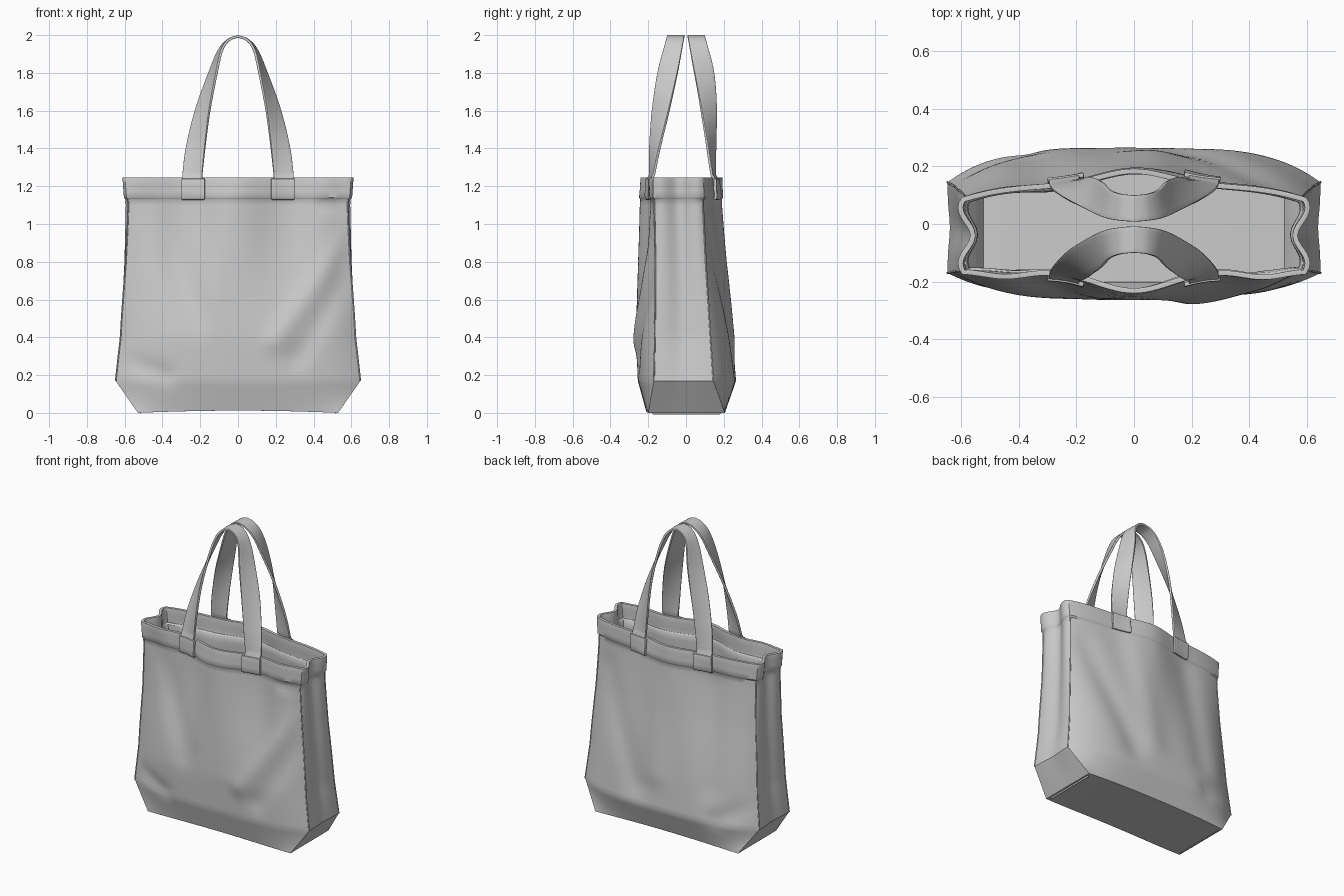
import bpy, bmesh, math
from mathutils import Vector

if "Cube" in bpy.data.objects:
    bpy.data.objects.remove(bpy.data.objects["Cube"])

canvas = bpy.data.materials.new("canvas_grey")
canvas.use_nodes = True
canvas.diffuse_color = (0.6, 0.6, 0.6, 1)
canvas.node_tree.nodes["Principled BSDF"].inputs["Base Color"].default_value = (0.6, 0.6, 0.6, 1)

# Bag profile: height, half width, front corner y, back corner y, front bulge, back bulge, side dent
KEYS = [(0, .53, -.20, .205, .012, .005, 0),
        (.17, .648, -.17, .145, .085, .12, .008),
        (.4, .622, -.165, .13, .10, .115, .02),
        (.8, .605, -.16, .105, .095, .105, .03),
        (1.1, .60, -.165, .09, .08, .10, .04),
        (1.25, .612, -.165, .085, .072, .10, .05)]
HEM, TOP, CORNER = 1.13, 1.245, .17

# Soft folds: side, start x z, end x z, width, depth (positive is outward)
FOLDS = [(-1, -.48, 1.12, -.2, .5, .09, -.018), (-1, -.1, 1.1, -.16, .5, .08, .012),
         (-1, .56, .9, .2, .38, .06, .016), (-1, .58, .72, .32, .3, .06, -.014),
         (-1, -.56, .27, -.38, .2, .05, -.016), (-1, .45, 1.1, .58, 1.08, .03, -.012),
         (1, .5, .95, .2, .3, .09, -.018), (1, .15, 1.1, .05, .4, .09, .012),
         (1, -.3, 1.05, -.35, .4, .1, -.015), (1, -.57, .3, -.38, .2, .06, -.014)]


def gauss(x, w):
    return math.exp(-(x / w) ** 2)


def smooth(t):
    t = min(max(t, 0), 1)
    return t * t * (3 - 2 * t)


def profile(z):
    for a, b in zip(KEYS, KEYS[1:]):
        if z <= b[0]:
            t = (z - a[0]) / (b[0] - a[0])
            return [p + (q - p) * t for p, q in zip(a, b)]
    return list(KEYS[-1])


def fold_offset(side, x, z):
    total = 0
    for s, x0, z0, x1, z1, width, depth in FOLDS:
        if s == side:
            a, d, p = Vector((x0, z0)), Vector((x1 - x0, z1 - z0)), Vector((x, z))
            t = min(max((p - a).dot(d) / d.length_squared, 0), 1)
            total += depth * gauss((p - a - d * t).length, width)
    return total


def hem_step(z):
    return .007 * smooth((z - HEM) / .01)


def panel(side, u, z):
    """Point on the front (-1) or back (1) panel, u running from -1 to 1."""
    _, hx, yf, yb, bf, bb, _ = profile(z)
    corner, bulge = (yf, bf) if side < 0 else (yb, bb)
    low = 1 - u ** 4
    if side < 0:
        high = .95 * gauss(u, .3) + .3 * gauss(abs(u) - .75, .17)
    else:
        high = .5 * low + .5 * gauss(u, .28)
    k = smooth((z - .35) / .85)
    x = u * (hx - .02 * k + hem_step(z))
    y = corner + side * (bulge * (low + (high - low) * k) + hem_step(z))
    y += side * fold_offset(side, x, z) * (1 - u ** 6)
    lift = .012 * (1 - u * u) * max(0, 1 - z / CORNER)
    return Vector((x, y, z + lift))


def gusset(sx, v, z):
    """Point on a side panel, v running from -1 at the front to 1 at the back."""
    _, hx, yf, yb, _, _, dent = profile(z)
    k = smooth((z - .35) / .85)
    x = hx - .02 * k * v ** 6 - dent * gauss(v, .45) + hem_step(z)
    y = (yf + yb) / 2 + v * (yb - yf + 2 * hem_step(z)) / 2
    return Vector((sx * x, y, z))


def finish(obj, angle=40):
    obj.data.materials.append(canvas)
    bpy.ops.object.select_all(action='DESELECT')
    obj.select_set(True)
    bpy.context.view_layer.objects.active = obj
    bpy.ops.object.shade_smooth_by_angle(angle=math.radians(angle))
    return obj


def mesh_object(name, bm):
    bmesh.ops.recalc_face_normals(bm, faces=bm.faces)
    mesh = bpy.data.meshes.new(name)
    bm.to_mesh(mesh)
    bm.free()
    obj = bpy.data.objects.new(name, mesh)
    bpy.context.collection.objects.link(obj)
    return obj


def thicken(obj, thickness, offset, bevel):
    mod = obj.modifiers.new("thickness", 'SOLIDIFY')
    mod.thickness, mod.offset = thickness, offset
    mod = obj.modifiers.new("soft_edges", 'BEVEL')
    mod.width, mod.segments = bevel, 3
    mod.limit_method, mod.angle_limit = 'ANGLE', math.radians(60)


def grid_mesh(name, rows):
    bm = bmesh.new()
    rows = [[bm.verts.new(p) for p in row] for row in rows]
    for a, b in zip(rows, rows[1:]):
        for i in range(len(a) - 1):
            bm.faces.new((a[i], a[i + 1], b[i + 1], b[i]))
    return mesh_object(name, bm)


# Bag body: stacked rings, open at the top, closed at the bottom
N, M = 56, 16
us = [-1 + 2 * i / N for i in range(N + 1)]
vs = [-1 + 2 * j / M for j in range(1, M)]
heights = [CORNER * i / 6 for i in range(6)]
heights += [CORNER + (HEM - CORNER) * i / 32 for i in range(33)]
heights += [HEM + .005, HEM + .01, HEM + .04, HEM + .08, TOP]
bm = bmesh.new()
rings = []
for z in heights:
    pts = [panel(-1, u, z) for u in us] + [gusset(1, v, z) for v in vs]
    pts += [panel(1, -u, z) for u in us] + [gusset(-1, -v, z) for v in vs]
    rings.append([bm.verts.new(p) for p in pts])
count = len(rings[0])
for a, b in zip(rings, rings[1:]):
    for i in range(count):
        j = (i + 1) % count
        bm.faces.new((a[i], a[j], b[j], b[i]))
base, back = rings[0], N + M
for i in range(N):
    bm.faces.new((base[i], base[i + 1], base[back + N - i - 1], base[back + N - i]))
bm.faces.new(base[N:back + 1])
bm.faces.new(base[back + N:] + [base[0]])
body = mesh_object("bag_body", bm)
thicken(body, .018, -1, .005)
finish(body)


# Raised seams down the four upright corners
def tube(name, pts, radius):
    curve = bpy.data.curves.new(name, 'CURVE')
    curve.dimensions, curve.bevel_depth, curve.bevel_resolution = '3D', radius, 2
    spline = curve.splines.new('POLY')
    spline.points.add(len(pts) - 1)
    for point, p in zip(spline.points, pts):
        point.co = (*p, 1)
    curve.materials.append(canvas)
    obj = bpy.data.objects.new(name, curve)
    bpy.context.collection.objects.link(obj)


for side, label in ((-1, "front"), (1, "back")):
    for sx, hand in ((-1, "right"), (1, "left")):
        tube(f"{label}_{hand}_seam", [panel(side, sx, z) for z in heights[6:39]], .004)

# Handle edges for one half: height, outer edge x y, inner edge x y
STRAP = [(1.25, .295, .172, .19, .19), (1.4, .275, .14, .175, .19), (1.6, .225, .09, .15, .178),
         (1.8, .152, .045, .113, .15), (1.92, .1, .022, .085, .12), (1.975, .05, .012, .047, .105),
         (1.993, 0, .008, 0, .1)]


def spline_rows(rows, steps=8):
    out = []
    for i in range(len(rows) - 1):
        p = [Vector(rows[min(max(i + k, 0), len(rows) - 1)]) for k in (-1, 0, 1, 2)]
        for s in range(steps):
            t = s / steps
            out.append(.5 * (2 * p[1] + (p[2] - p[0]) * t
                             + (2 * p[0] - 5 * p[1] + 4 * p[2] - p[3]) * t * t
                             + (3 * (p[1] - p[2]) + p[3] - p[0]) * t ** 3))
    return out + [Vector(rows[-1])]


def on_panel(side, x, z, gap):
    hx = abs(panel(side, 1, z).x)
    p = panel(side, x / hx, z)
    return Vector((x, p.y + side * gap, z))


for side, label in ((-1, "front"), (1, "back")):
    # Handle: twists from facing outward at the rim to lying flat at the top
    half = [[on_panel(side, .295 - .105 * k / 6, z, .008) for k in range(7)] for z in (1.18, 1.235)]
    for z, ox, oy, ix, iy in spline_rows([(*r,) for r in STRAP])[1:]:
        shrink = 1 if side < 0 else .8 + .2 * smooth((z - 1.3) / .6)
        outer, inner = Vector((ox, side * oy * shrink, z)), Vector((ix, side * iy * shrink, z))
        half.append([outer.lerp(inner, k / 6) for k in range(7)])
    other = [[Vector((-p.x, p.y, p.z)) for p in row] for row in half[-2::-1]]
    strap = grid_mesh(f"{label}_handle", half + other)
    thicken(strap, .014, 0, .003)
    finish(strap)
    # Sewn patches holding the handle ends
    for sx, hand in ((-1, "right"), (1, "left")):
        rows = [[on_panel(side, sx * (.175 + .125 * k / 6), z, .012) for k in range(7)]
                for z in (1.13, 1.145, 1.17, 1.2, 1.24)]
        patch = grid_mesh(f"{label}_{hand}_patch", rows)
        thicken(patch, .016, 0, .004)
        finish(patch)
